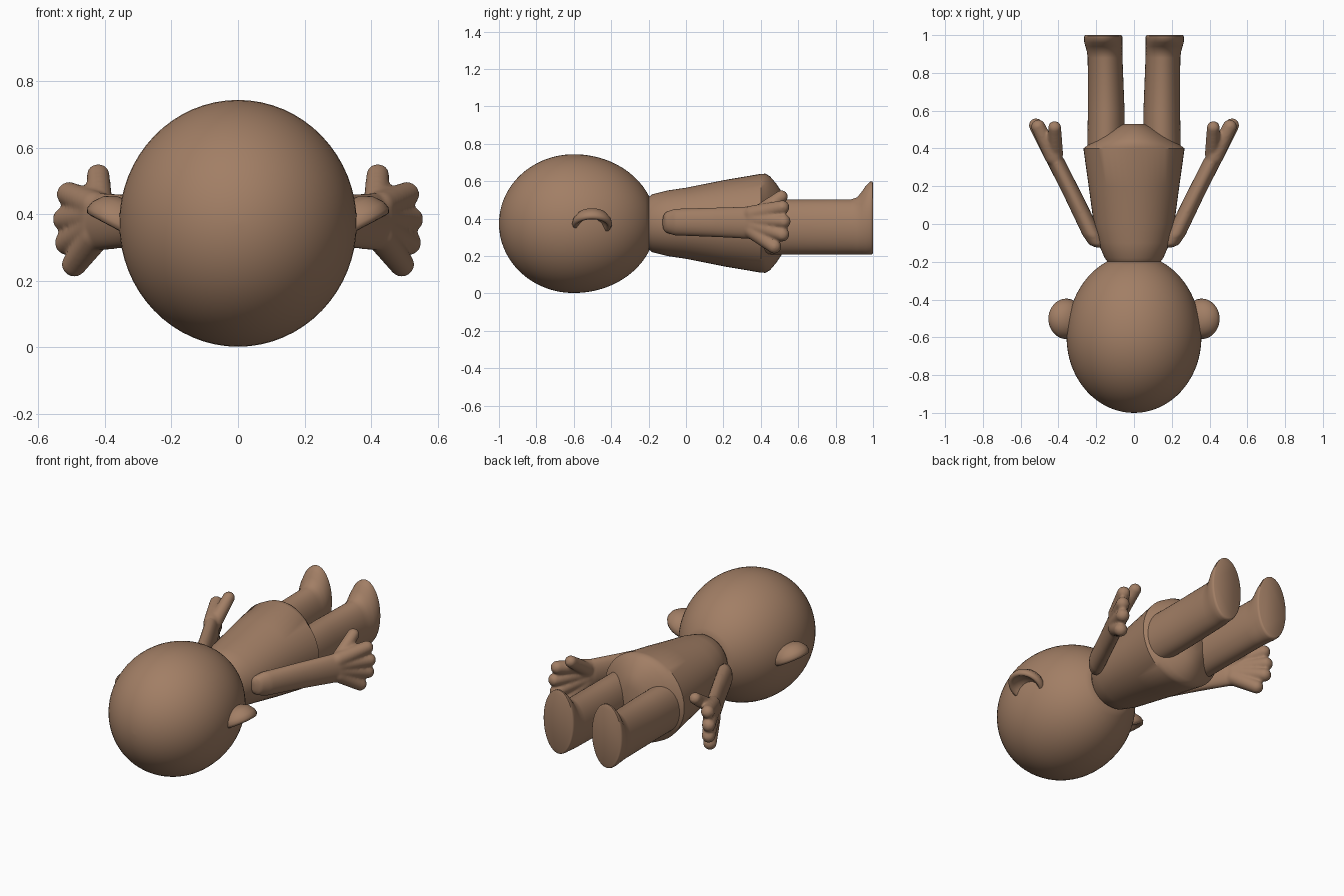
import bpy, bmesh, math
from mathutils import Vector, Matrix

old = bpy.data.objects.get("Cube")
if old:
    bpy.data.objects.remove(old, do_unlink=True)

clay = bpy.data.materials.new("brown clay")
clay.use_nodes = True
COLOUR = (0.36, 0.21, 0.13, 1)
clay.diffuse_color = COLOUR
clay.node_tree.nodes["Principled BSDF"].inputs["Base Color"].default_value = COLOUR
MID = 0.373  # height of the body axis


def finish(name, bm, angle=40):
    bmesh.ops.recalc_face_normals(bm, faces=bm.faces)
    mesh = bpy.data.meshes.new(name)
    bm.to_mesh(mesh)
    bm.free()
    mesh.materials.append(clay)
    ob = bpy.data.objects.new(name, mesh)
    bpy.context.collection.objects.link(ob)
    bpy.ops.object.select_all(action="DESELECT")
    ob.select_set(True)
    bpy.context.view_layer.objects.active = ob
    bpy.ops.object.shade_smooth_by_angle(angle=math.radians(angle))
    return ob


def loft(bm, stations, sides=48):
    """Skin elliptical rings; each station is (y, x, z, x radius, z radius)."""
    rings = []
    for y, x, z, rx, rz in stations:
        turn = [math.tau * i / sides for i in range(sides)]
        rings.append([bm.verts.new((x + rx * math.cos(a), y, z + rz * math.sin(a))) for a in turn])
    for a, b in zip(rings, rings[1:]):
        for i in range(sides):
            j = (i + 1) % sides
            bm.faces.new((a[i], a[j], b[j], b[i]))
    bm.faces.new(rings[0])
    bm.faces.new(rings[-1])


def capsule(bm, p0, p1, r0, r1):
    """Rounded finger shape: a ball whose two halves sit at either end."""
    p0, p1 = Vector(p0), Vector(p1)
    aim = (p1 - p0).to_track_quat("Z", "Y")
    ball = bmesh.ops.create_uvsphere(bm, u_segments=24, v_segments=16, radius=1)
    for v in ball["verts"]:
        end, r = (p1, r1) if v.co.z > 0.01 else (p0, r0)
        v.co = end + aim @ (v.co * r)


def flip(bm, side):
    if side < 0:
        bmesh.ops.scale(bm, vec=(-1, 1, 1), verts=bm.verts)


# Head: round crown, longer curve cut flat at the neck
bm = bmesh.new()
stations = []
for i in range(33):
    a = math.pi * 0.865 * i / 32 + 0.01
    r = math.sin(a)
    y = -0.6 - math.cos(a) * (0.4 if a < math.pi / 2 else 0.438)
    stations.append((y, 0, MID, 0.357 * r, 0.371 * r))
loft(bm, stations, 64)
finish("head", bm)

# Torso: widening trunk with a rounded seat
bm = bmesh.new()
trunk = [(-0.2, .14, .14), (-0.18, .155, .155), (-0.1, .19, .175), (0, .213, .19),
         (.2, .24, .23), (.4, .268, .264), (.425, .235, .265), (.45, .2, .25),
         (.48, .155, .215), (.51, .105, .17), (.53, .055, .11)]
loft(bm, [(y, 0, MID + .002, rx, rz) for y, rx, rz in trunk])
finish("torso", bm, 35)

for side, label in ((1, "left"), (-1, "right")):
    # Leg and foot: straight tube with an upturned toe and flat sole
    bm = bmesh.new()
    leg = [(.35, .148, .355, .1, .145), (.6, .147, .355, .097, .147),
           (.88, .153, .355, .092, .147), (.915, .156, .36, .094, .153),
           (.94, .159, .376, .098, .168), (.96, .162, .39, .101, .183),
           (.985, .163, .402, .102, .195), (.996, .163, .404, .1, .194),
           (1, .163, .404, .094, .187)]
    loft(bm, leg)
    flip(bm, side)
    finish(label + "_leg", bm, 50)

    # Arm with mitten-like hand, fused into one skin
    bm = bmesh.new()
    loft(bm, [(-.125, .185, .38, .015, .03), (-.11, .195, .38, .042, .055),
              (-.06, .22, .381, .052, .072), (.15, .322, .38, .05, .079),
              (.34, .418, .378, .05, .087), (.4, .445, .375, .035, .07)], 32)
    tips = [(.492, .472, .25), (.513, .515, .315), (.519, .522, .385), (.507, .515, .46)]
    for i, tip in enumerate(tips):
        root = (.427, .355, .335 + .03 * i)
        capsule(bm, root, tip, .045, .038)
    capsule(bm, (.415, .37, .42), (.42, .51, .517), .04, .035)
    flip(bm, side)
    arm = finish(label + "_arm", bm, 180)
    remesh = arm.modifiers.new("fuse", "REMESH")
    remesh.mode = "VOXEL"
    remesh.voxel_size = 0.008
    remesh.use_smooth_shade = True
    soften = arm.modifiers.new("soften", "SMOOTH")
    soften.factor = 0.5
    soften.iterations = 6

    # Ear: cup turned around its axis, hollow facing down and outward
    bm = bmesh.new()
    cup = [(0, .05), (.045, .044), (.08, .025), (.102, -.005), (.107, -.028),
           (.1, -.043), (.086, -.045), (.073, -.032), (.055, -.012), (.03, 0), (0, .004)]
    pts = [bm.verts.new((r, 0, z)) for r, z in cup]
    edges = [bm.edges.new(pair) for pair in zip(pts, pts[1:])]
    bmesh.ops.spin(bm, geom=pts + edges, cent=(0, 0, 0), axis=(0, 0, 1),
                   angle=math.tau, steps=40)
    bmesh.ops.remove_doubles(bm, verts=bm.verts, dist=0.0005)
    place = Matrix.Translation((.345, -.502, .395)) @ Matrix.Rotation(math.radians(-28), 4, "Y")
    bmesh.ops.transform(bm, matrix=place, verts=bm.verts)
    flip(bm, side)
    finish(label + "_ear", bm, 80)
